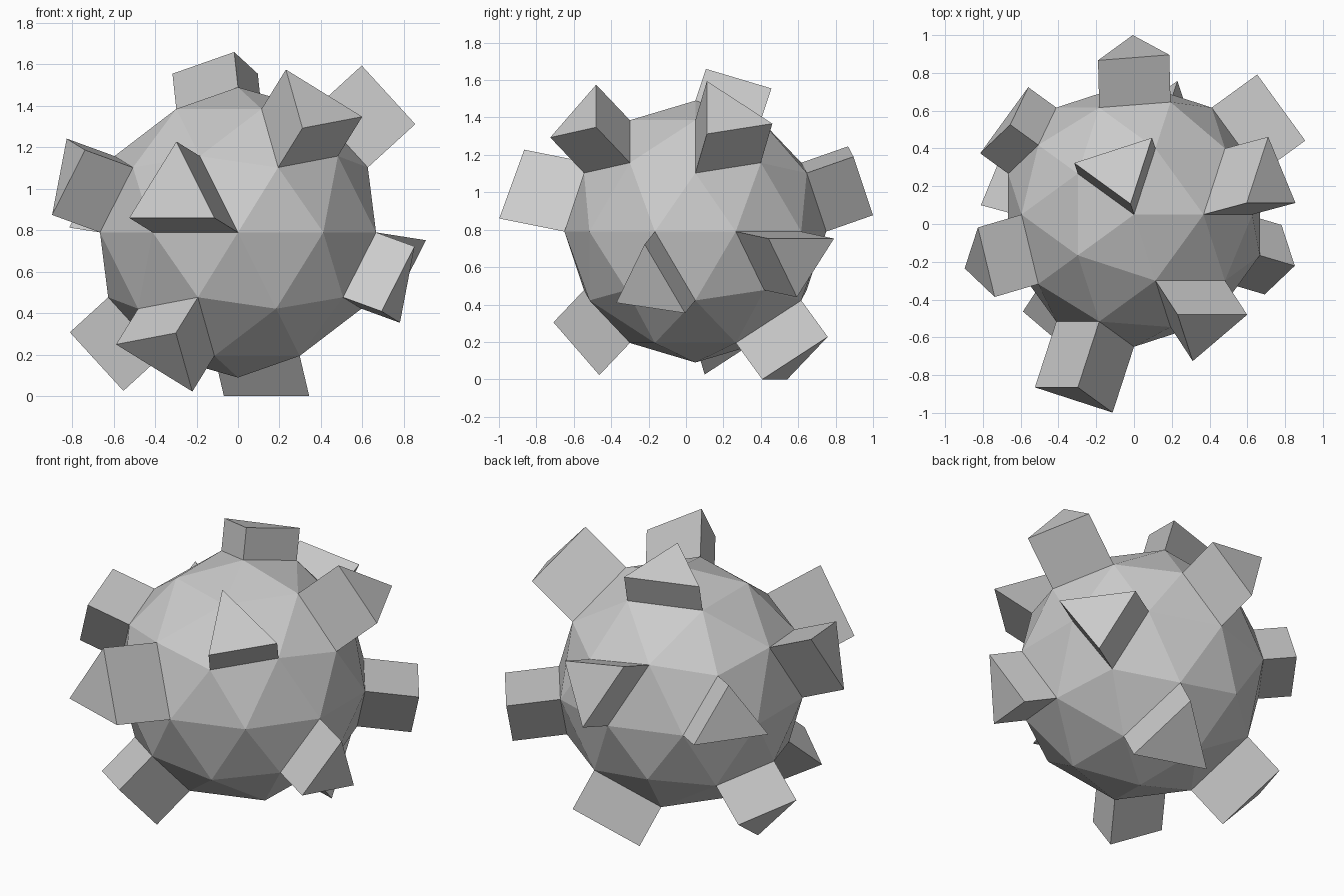
import bpy
import bmesh
from math import radians, sin, cos
from mathutils import Vector

if "Cube" in bpy.data.objects:
    bpy.data.objects.remove(bpy.data.objects["Cube"])

RADIUS = 0.70
CENTRE = Vector((0, 0.05, 0.79))

# Raised facets: azimuth, elevation (degrees), extrusion height
SPIKES = [
    (108, 72, 0.18), (301, 40, 0.287), (13, 40, 0.316),
    (252, 11, 0.373), (198, 20, 0.255), (144, 9, 0.185), (90, 20, 0.265),
    (36, -9, 0.30), (342, -20, 0.205),
    (72, -53, 0.245), (239, -40, 0.26), (167, -40, 0.255),
]


def direction(az, el):
    a, e = radians(az), radians(el)
    return Vector((cos(a) * cos(e), sin(a) * cos(e), sin(e)))


# Faceted ball
bm = bmesh.new()
bmesh.ops.create_icosphere(bm, subdivisions=2, radius=RADIUS)
bm.normal_update()

# Choose the facet facing each direction before any extrusion
chosen = []
for az, el, height in SPIKES:
    d = direction(az, el)
    face = max(bm.faces, key=lambda f: f.normal.dot(d))
    chosen.append((face, face.normal.copy(), height))

# Push each facet straight out as a triangular prism
for face, normal, height in chosen:
    cap = bmesh.ops.extrude_discrete_faces(bm, faces=[face])["faces"][0]
    bmesh.ops.translate(bm, verts=list(cap.verts), vec=normal * height)

bmesh.ops.translate(bm, verts=bm.verts[:], vec=CENTRE)
bmesh.ops.recalc_face_normals(bm, faces=bm.faces[:])

mesh = bpy.data.meshes.new("spiked_ball")
bm.to_mesh(mesh)
bm.free()
bpy.context.collection.objects.link(bpy.data.objects.new("spiked_ball", mesh))
